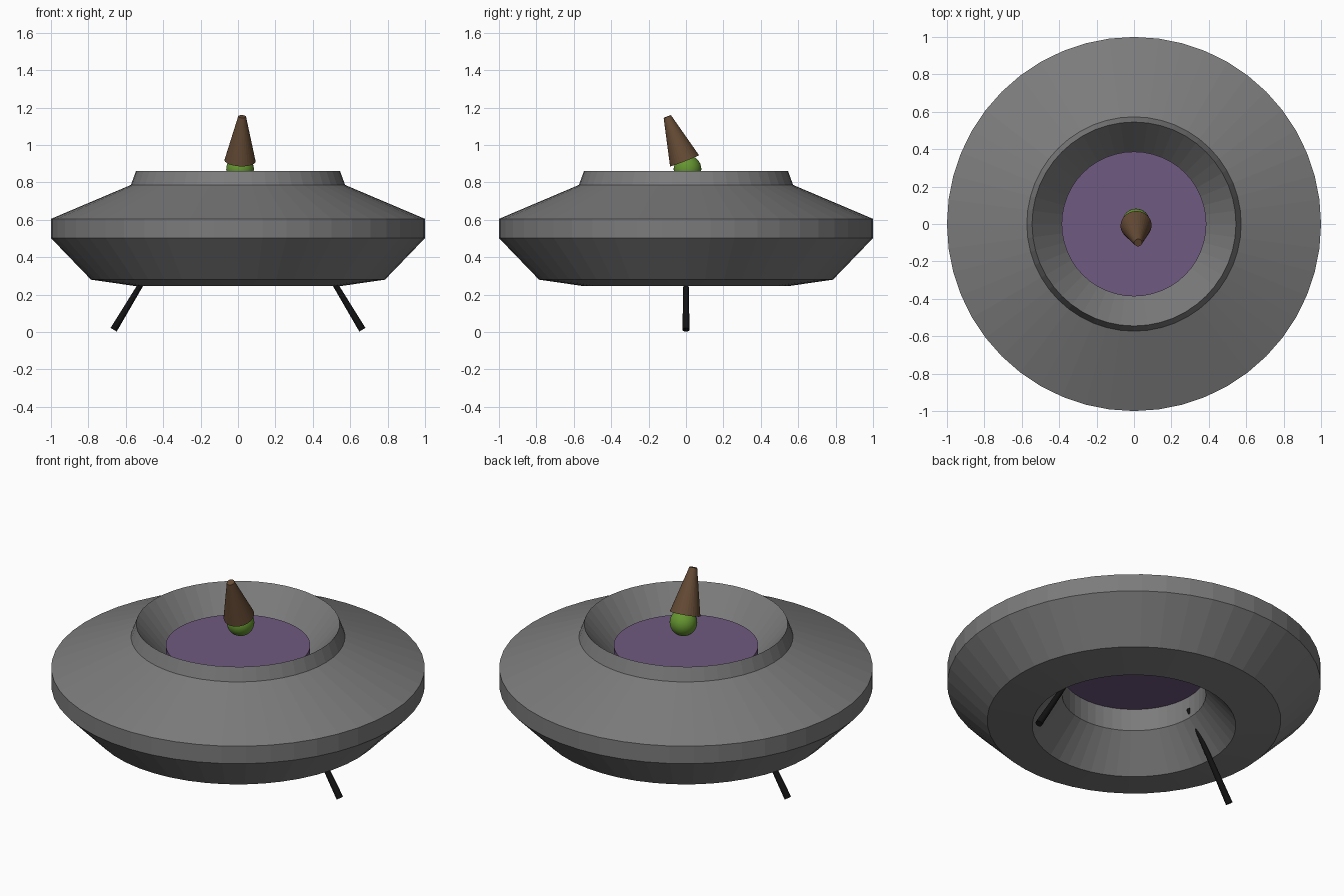
import bpy, bmesh, math
from mathutils import Vector

if "Cube" in bpy.data.objects:
    bpy.data.objects.remove(bpy.data.objects["Cube"])


def colour(obj, name, rgb):
    mat = bpy.data.materials.get(name) or bpy.data.materials.new(name)
    mat.diffuse_color = (*rgb, 1)
    mat.use_nodes = True
    mat.node_tree.nodes["Principled BSDF"].inputs["Base Color"].default_value = mat.diffuse_color
    obj.data.materials.append(mat)


def finish(bm, name):
    bmesh.ops.recalc_face_normals(bm, faces=bm.faces)
    mesh = bpy.data.meshes.new(name)
    bm.to_mesh(mesh)
    bm.free()
    obj = bpy.data.objects.new(name, mesh)
    bpy.context.collection.objects.link(obj)
    return obj


def lathe_ring(name, profile, sides):
    """Spin a closed (radius, z) profile around the z axis."""
    bm = bmesh.new()
    rings = []
    for i in range(sides):
        a = math.tau * i / sides
        rings.append([bm.verts.new((r * math.cos(a), r * math.sin(a), z)) for r, z in profile])
    n = len(profile)
    for i in range(sides):
        a, b = rings[i], rings[(i + 1) % sides]
        for j in range(n):
            k = (j + 1) % n
            bm.faces.new((a[j], b[j], b[k], a[k]))
    return finish(bm, name)


def taper(name, start, end, r_start, r_end, sides):
    """Capped tapering cylinder between two points."""
    start, end = Vector(start), Vector(end)
    axis = end - start
    bpy.ops.mesh.primitive_cone_add(vertices=sides, radius1=r_start, radius2=r_end,
                                    depth=axis.length, location=(start + end) / 2,
                                    rotation=axis.to_track_quat('Z', 'Y').to_euler())
    obj = bpy.context.object
    obj.name = name
    return obj


# Saucer hull: ring with a funnel above and below the central opening
hull = lathe_ring("saucer_hull", [
    (0.545, 0.862), (0.573, 0.786), (1.0, 0.605), (1.0, 0.502),
    (0.786, 0.28), (0.545, 0.245), (0.385, 0.437), (0.385, 0.668)], 48)
colour(hull, "hull_grey", (0.2, 0.2, 0.2))

# Purple cabin floor plugging the opening
floor = taper("cabin_floor", (0, 0, 0.568), (0, 0, 0.737), 0.387, 0.387, 48)
colour(floor, "purple", (0.16, 0.1, 0.22))

# Splayed landing legs, slightly thicker at the feet
for side, label in ((-1, "left"), (1, "right")):
    leg = taper(label + "_leg", (side * 0.665, 0, 0.012), (side * 0.378, 0, 0.49),
                0.019, 0.010, 16)
    colour(leg, "black", (0.006, 0.006, 0.006))

# Green pilot head
bpy.ops.mesh.primitive_uv_sphere_add(segments=32, ring_count=16, radius=0.074,
                                     location=(0.011, 0.008, 0.871))
head = bpy.context.object
head.name = "pilot_head"
bpy.ops.object.shade_smooth()
colour(head, "green", (0.13, 0.3, 0.03))

# Tilted brown cone hat
hat = taper("pointed_hat", (0.011, -0.008, 0.916), (0.022, -0.1, 1.152), 0.083, 0.021, 32)
colour(hat, "brown", (0.13, 0.07, 0.035))
